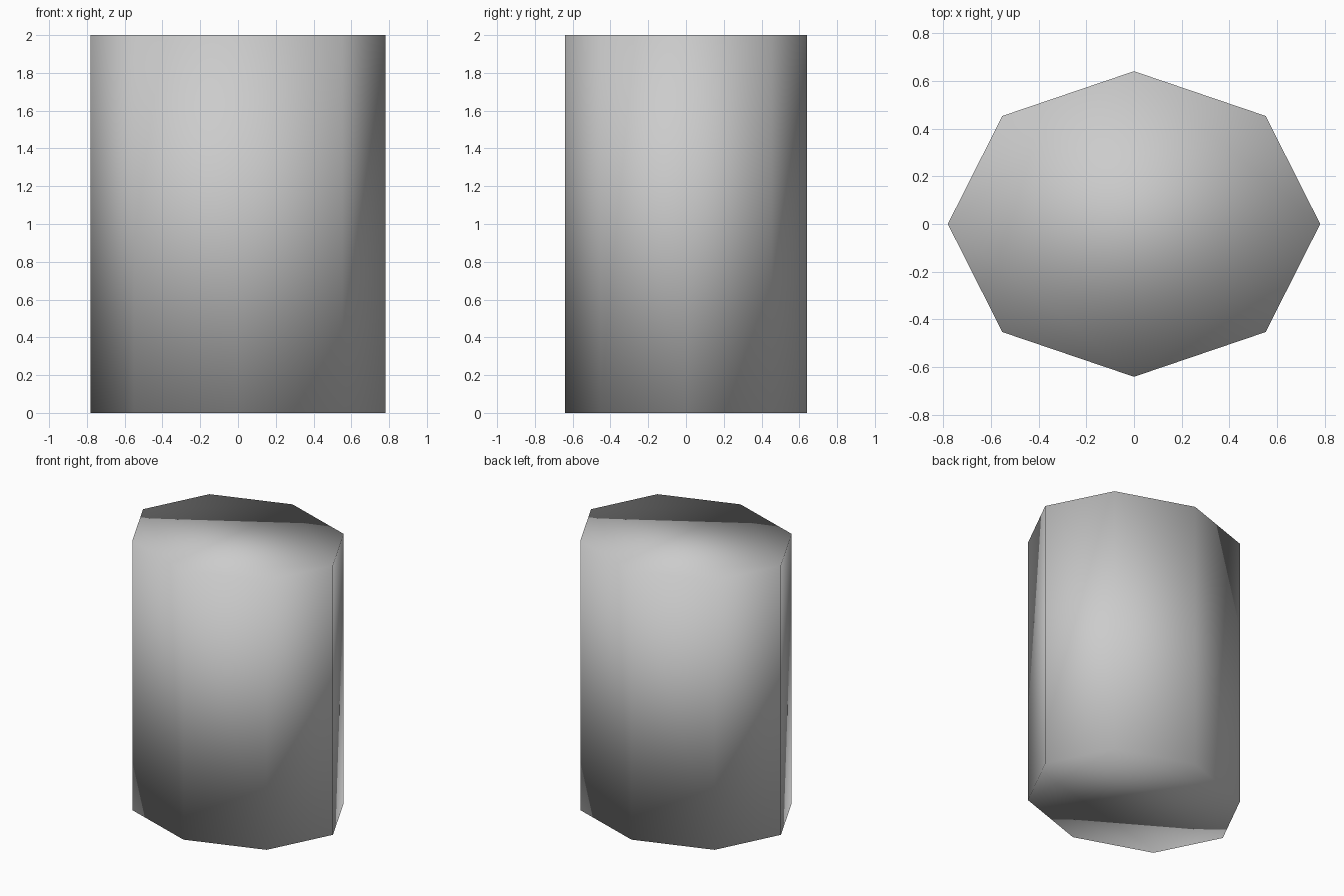
import bpy

if "Cube" in bpy.data.objects:
    bpy.data.objects.remove(bpy.data.objects["Cube"])

# Eight-sided oval block, corners on the x and y axes
bpy.ops.mesh.primitive_cylinder_add(vertices=8, radius=1, depth=2, location=(0, 0, 1))
block = bpy.context.object
block.name = "oval_block"
block.scale = (0.78, 0.64, 1)
bpy.ops.object.transform_apply(location=True, rotation=True, scale=True)

# Soft shading shared across the corners
bpy.ops.object.shade_smooth()
